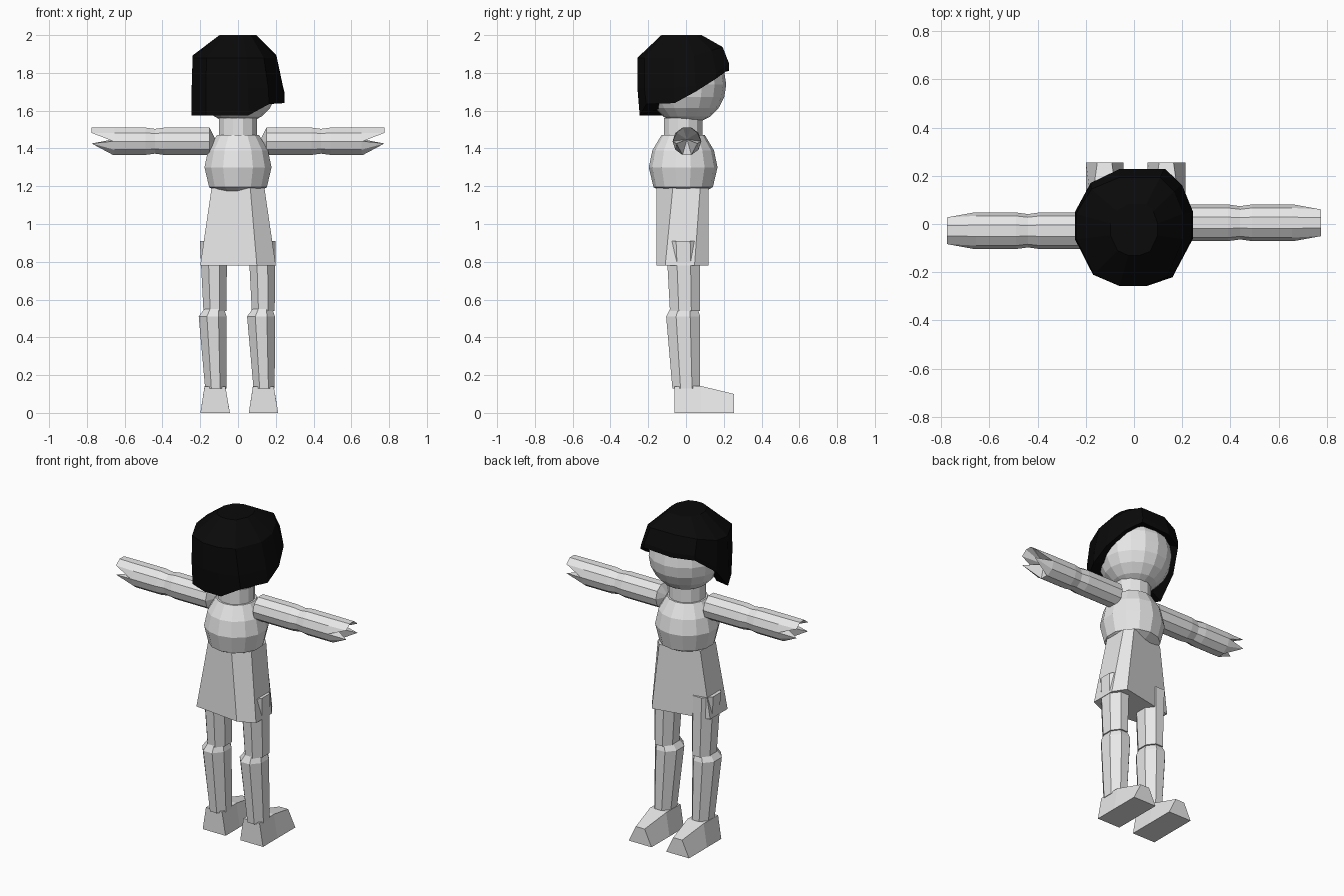
import bpy, bmesh
from math import cos, sin, pi, radians

if "Cube" in bpy.data.objects:
    bpy.data.objects.remove(bpy.data.objects["Cube"])


def material(name, value):
    m = bpy.data.materials.new(name)
    m.diffuse_color = (value, value, value, 1)
    m.use_nodes = True
    m.node_tree.nodes["Principled BSDF"].inputs["Base Color"].default_value = m.diffuse_color
    return m


GREY = material("light grey", 0.8)
BLACK = material("black", 0.003)


def loft(name, rings, mat=GREY, tip_a=None, tip_b=None):
    """Skin a list of equal-length rings; each end is a flat cap or a fan to a tip."""
    bm = bmesh.new()
    vs = [[bm.verts.new(p) for p in r] for r in rings]
    n = len(vs[0])
    for a, b in zip(vs, vs[1:]):
        for i in range(n):
            j = (i + 1) % n
            bm.faces.new((a[i], a[j], b[j], b[i]))
    for ring, tip in ((vs[0], tip_a), (vs[-1], tip_b)):
        if tip:
            t = bm.verts.new(tip)
            for i in range(n):
                bm.faces.new((ring[i], ring[(i + 1) % n], t))
        else:
            bm.faces.new(ring)
    bmesh.ops.recalc_face_normals(bm, faces=bm.faces)
    me = bpy.data.meshes.new(name)
    bm.to_mesh(me)
    bm.free()
    me.materials.append(mat)
    ob = bpy.data.objects.new(name, me)
    bpy.context.collection.objects.link(ob)
    return ob


def circle(cx, cy, z, rx, ry, n, turn=0.5):
    return [(cx + rx * cos(2 * pi * (i + turn) / n),
             cy + ry * sin(2 * pi * (i + turn) / n), z) for i in range(n)]


# Head
bpy.ops.mesh.primitive_uv_sphere_add(segments=16, ring_count=10, radius=0.21,
                                     location=(0, 0.003, 1.738))
head = bpy.context.object
head.name = "head"
head.data.materials.append(GREY)

# Hair: rounded cap whose lower rim rises over the face
outline = [(0.245, 0.05, 1.70), (0.20, 0.16, 1.77), (0.13, 0.228, 1.82),
           (-0.06, 0.228, 1.81), (-0.18, 0.17, 1.80), (-0.245, 0.05, 1.70),
           (-0.245, -0.06, 1.575), (-0.17, -0.20, 1.575), (-0.06, -0.245, 1.575),
           (0.055, -0.245, 1.575), (0.165, -0.21, 1.635), (0.245, -0.06, 1.64)]
inner = [(x * 0.72, y * 0.72, z + 0.02) for x, y, z in outline]
rim = outline
middle = [(x * (0.97 if x > 0 else 1), y * 1.05 if y < 0 else y, max(z + 0.03, 1.72))
          for x, y, z in outline]
upper = [(x * (0.83 if x > 0 else 0.98), y * (1.05 if y < 0 else 0.85), 1.88 + max(y, 0) * 0.25)
         for x, y, z in outline]
crown = [(x * 0.40, y * 0.45 - 0.02, 2.0) for x, y, z in outline]
loft("hair", [inner, rim, middle, upper, crown], BLACK)

# Neck and chest
loft("neck", [circle(0, 0 - 0.015, z, 0.105, 0.105, 12) for z in (1.44, 1.56)])
loft("chest", [circle(0, -0.015, z, r, r, 14) for z, r in
               ((1.17, 0.11), (1.195, 0.157), (1.30, 0.182), (1.39, 0.163), (1.47, 0.115))])

# Skirt
hem = [(-0.2, -0.12), (0.1, -0.155), (0.2, -0.11), (0.2, 0.045), (0.15, 0.12), (-0.2, 0.05)]
waist = [(-0.14, -0.09), (0.065, -0.155), (0.14, -0.07), (0.14, 0.075), (0.1, 0.12), (-0.14, 0.06)]
loft("skirt", [[(x, y, 0.78) for x, y in hem], [(x, y, 1.19) for x, y in waist]])

# Legs and feet: both sides share the same shape, shifted sideways
for side, x0 in (("left", -0.122), ("right", 0.134)):
    def leg_ring(z, xa, xb, ya, yb):
        k = cos(pi / 8)
        return circle(x0 + (xa + xb) / 2, (ya + yb) / 2, z,
                      (xb - xa) / 2 / k, (yb - ya) / 2 / k, 8)

    loft(side + "_thigh", [leg_ring(0.54, -0.061, 0.06, -0.085, 0.075),
                           leg_ring(0.91, -0.08, 0.065, -0.105, 0.075)])
    loft(side + "_shin", [leg_ring(0.13, -0.052, 0.06, -0.072, 0.075),
                          leg_ring(0.51, -0.086, 0.062, -0.105, 0.075),
                          leg_ring(0.56, -0.05, 0.045, -0.08, 0.06)])

    def foot_ring(y, h, top):
        return [(x0 - 0.077, y, 0), (x0 + 0.079, y, 0), (x0 + top, y, h), (x0 - top, y, h)]

    loft(side + "_foot", [foot_ring(-0.06, 0.14, 0.055), foot_ring(0.08, 0.142, 0.055),
                          foot_ring(0.255, 0.10, 0.03)])


# Arms: ten-sided tubes with a pinched elbow and a notched mitten end
def arm(name, sign, yc):
    def place(x, y, z):
        return (sign * x, yc + sign * y, 1.438 + z)

    def ring(x, r):
        return [place(x, r * cos(radians(36 * i)), r * sin(radians(36 * i))) for i in range(10)]

    hand = []
    for i in range(10):
        y, z = 0.076 * cos(radians(36 * i)), 0.076 * sin(radians(36 * i))
        if i in (0, 5) or z < -0.06:          # side notch and underside stay short
            hand.append(place(0.662, y, z))
        else:
            hand.append(place(0.775, y * 0.9, max(z, -0.012)))
    rings = [ring(x, r) for x, r in ((0.15, 0.076), (0.39, 0.076), (0.44, 0.069),
                                     (0.49, 0.076), (0.655, 0.076))]
    loft(name, rings + [hand], GREY, place(0.115, 0, 0), place(0.662, 0, 0.01))


arm("right_arm", 1, 0.005)
arm("left_arm", -1, -0.028)
